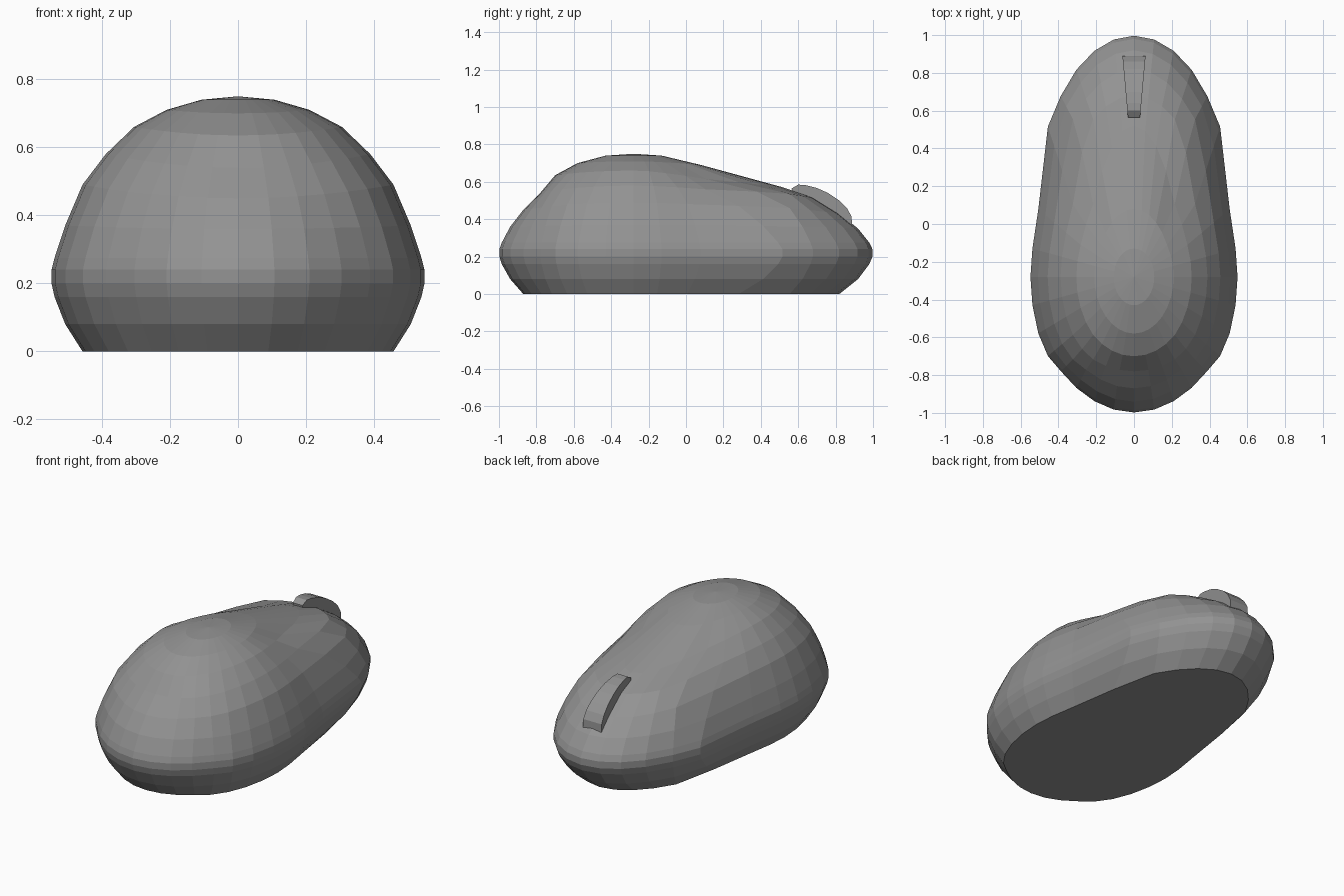
import bpy, bmesh
from math import sin, cos, pi

if "Cube" in bpy.data.objects:
    bpy.data.objects.remove(bpy.data.objects["Cube"])


def interp(x, xs, ys):
    for i in range(len(xs) - 1):
        if x <= xs[i + 1]:
            t = (x - xs[i]) / (xs[i + 1] - xs[i])
            return ys[i] + t * (ys[i + 1] - ys[i])
    return ys[-1]


plastic = bpy.data.materials.new("dark_plastic")
plastic.diffuse_color = (.29, .29, .29, 1)
plastic.use_nodes = True
plastic.node_tree.nodes["Principled BSDF"].inputs["Base Color"].default_value = plastic.diffuse_color


def finish(bm, name):
    bmesh.ops.recalc_face_normals(bm, faces=bm.faces)
    me = bpy.data.meshes.new(name)
    bm.to_mesh(me)
    bm.free()
    me.materials.append(plastic)
    ob = bpy.data.objects.new(name, me)
    bpy.context.collection.objects.link(ob)
    return ob


# Body: a 32-sided sphere stretched lengthwise, with a flat base
SEG = 32
STEP = 2 * pi / SEG
knots = [sin(i * STEP) for i in range(9)]
front_y = [-.28, -.13, .08, .52, .68, .82, .92, .98, 1.0]
back_y = [-.28, -.43, -.58, -.70, -.78, -.87, -.94, -.985, -1.0]
# Ring latitudes (extra rows round the widest part) and their heights
# on the side, the wheel end and the palm end
lats = [1, 2, 3, 4, 5, 6, 7, 7.6, 8.4, 9, 10, 11]
low_z = [.275, .24, .20, .16, .08, 0]
side_z = [.74, .71, .66, .58, .49, .37] + low_z
front_z = [.74, .69, .57, .515, .43, .35] + low_z
back_z = [.74, .70, .635, .54, .45, .36] + low_z

bm = bmesh.new()
rings = []
for k, lat in enumerate(lats):
    r = sin(lat * STEP)
    ring = []
    for j in range(SEG):
        c = cos(j * STEP)
        y = interp(abs(r * c), knots, front_y if c >= 0 else back_y)
        end_z = front_z[k] if c >= 0 else back_z[k]
        z = side_z[k] + (end_z - side_z[k]) * c * c
        ring.append(bm.verts.new((.55 * r * sin(j * STEP), y, z)))
    rings.append(ring)
top = bm.verts.new((0, -.28, .75))
for j in range(SEG):
    n = (j + 1) % SEG
    bm.faces.new((top, rings[0][j], rings[0][n]))
    for a, b in zip(rings, rings[1:]):
        bm.faces.new((a[j], b[j], b[n], a[n]))
bm.faces.new(rings[-1])
finish(bm, "mouse_body")

# Scroll wheel: arched band that widens towards the tip
profile = [(.57, .50), (.565, .565), (.60, .585), (.64, .582), (.70, .567),
           (.76, .54), (.82, .50), (.86, .46), (.885, .415), (.89, .34), (.80, .38)]
bm = bmesh.new()
sides = []
for s in (-1, 1):
    sides.append([bm.verts.new((s * (.032 + (y - .565) * .09), y, z)) for y, z in profile])
bm.faces.new(sides[0])
bm.faces.new(sides[1])
for i in range(len(profile)):
    n = (i + 1) % len(profile)
    bm.faces.new((sides[0][i], sides[0][n], sides[1][n], sides[1][i]))
finish(bm, "scroll_wheel")
